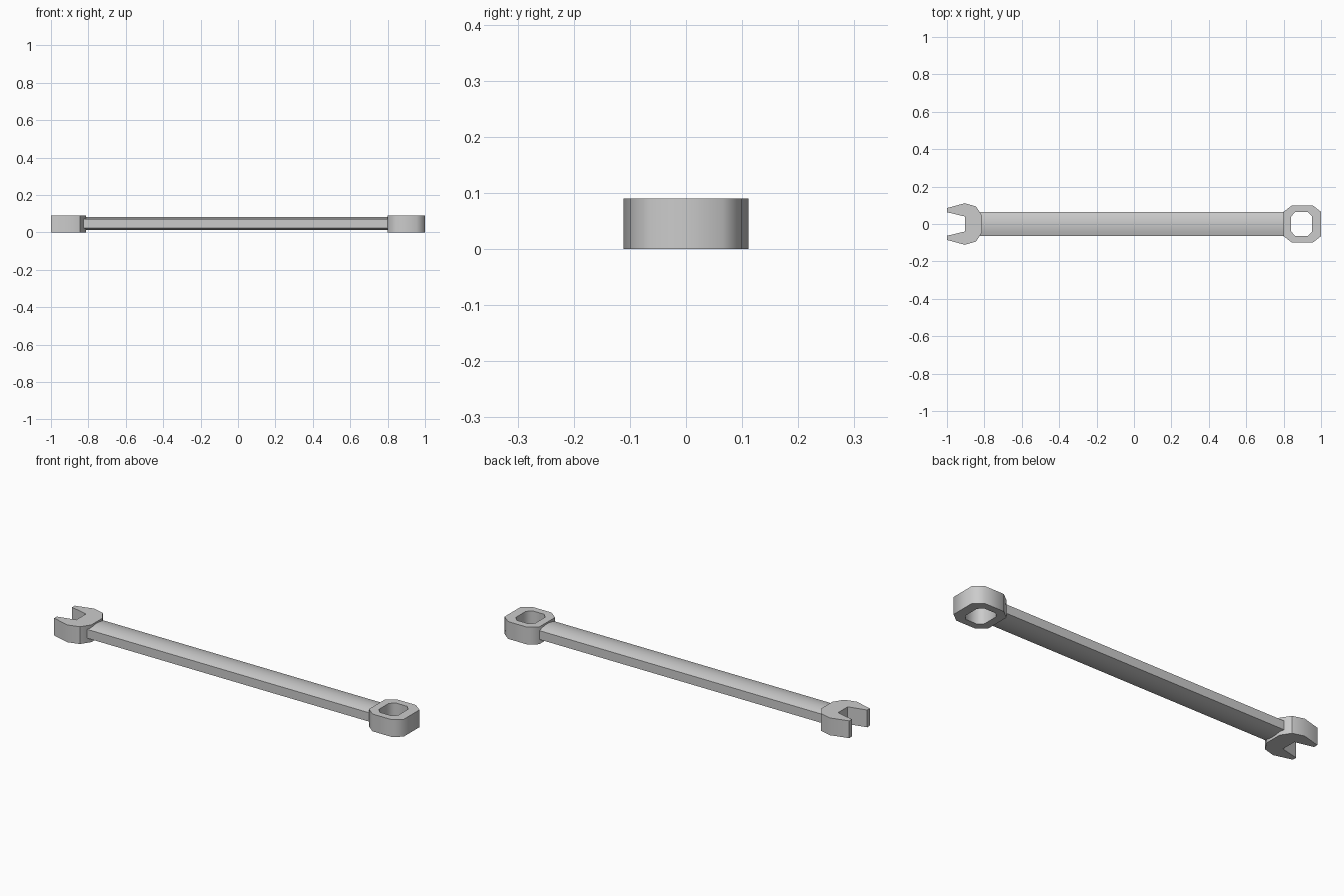
import bpy, bmesh, math
from mathutils import Vector

if "Cube" in bpy.data.objects:
    bpy.data.objects.remove(bpy.data.objects["Cube"])


def finish(name, bm, angle):
    bmesh.ops.recalc_face_normals(bm, faces=bm.faces)
    me = bpy.data.meshes.new(name)
    bm.to_mesh(me)
    bm.free()
    ob = bpy.data.objects.new(name, me)
    bpy.context.scene.collection.objects.link(ob)
    bpy.ops.object.select_all(action='DESELECT')
    ob.select_set(True)
    bpy.context.view_layer.objects.active = ob
    bpy.ops.object.shade_smooth_by_angle(angle=math.radians(angle))
    return ob


def extrude(bm, faces, offset):
    r = bmesh.ops.extrude_face_region(bm, geom=faces, use_keep_orig=True)
    verts = [v for v in r['geom'] if isinstance(v, bmesh.types.BMVert)]
    bmesh.ops.translate(bm, verts=verts, vec=Vector(offset))


HEIGHT = 0.09

# Open jaw: upper half outline, mirrored across y = 0
half = [(-0.904, 0.04), (-1, 0.063), (-1, 0.085), (-0.905, 0.111),
        (-0.845, 0.094), (-0.813, 0.045)]
outline = half + [(x, -y) for x, y in reversed(half)]
bm = bmesh.new()
face = bm.faces.new([bm.verts.new((x, y, 0)) for x, y in outline])
extrude(bm, [face], (0, 0, HEIGHT))
finish("open_jaw", bm, 40)


# Ring end: octagonal collar around an octagonal hole
def octagon(cx, hx, hy, kx, ky):
    q = [(hx, ky), (kx, hy)]
    q += [(-x, y) for x, y in reversed(q)]
    q += [(-x, -y) for x, y in q]
    return [(cx + x, y, 0) for x, y in q]


bm = bmesh.new()
outer = [bm.verts.new(p) for p in octagon(0.9, 0.1, 0.1, 0.055, 0.065)]
inner = [bm.verts.new(p) for p in octagon(0.896, 0.056, 0.064, 0.034, 0.04)]
faces = [bm.faces.new((outer[i], outer[(i + 1) % 8], inner[(i + 1) % 8], inner[i]))
         for i in range(8)]
extrude(bm, faces, (0, 0, HEIGHT))
finish("ring_end", bm, 54)

# Handle: flat sides with gently arched top and bottom
W, MID, SIDE, RISE, N = 0.063, 0.047, 0.023, 0.012, 6
top = []
for i in range(N + 1):
    y = W - 2 * W * i / N
    top.append((y, MID + SIDE + RISE * (1 - (y / W) ** 2)))
section = top + [(-y, 2 * MID - z) for y, z in top]
bm = bmesh.new()
face = bm.faces.new([bm.verts.new((-0.825, y, z)) for y, z in section])
extrude(bm, [face], (1.64, 0, 0))
finish("handle", bm, 30)
